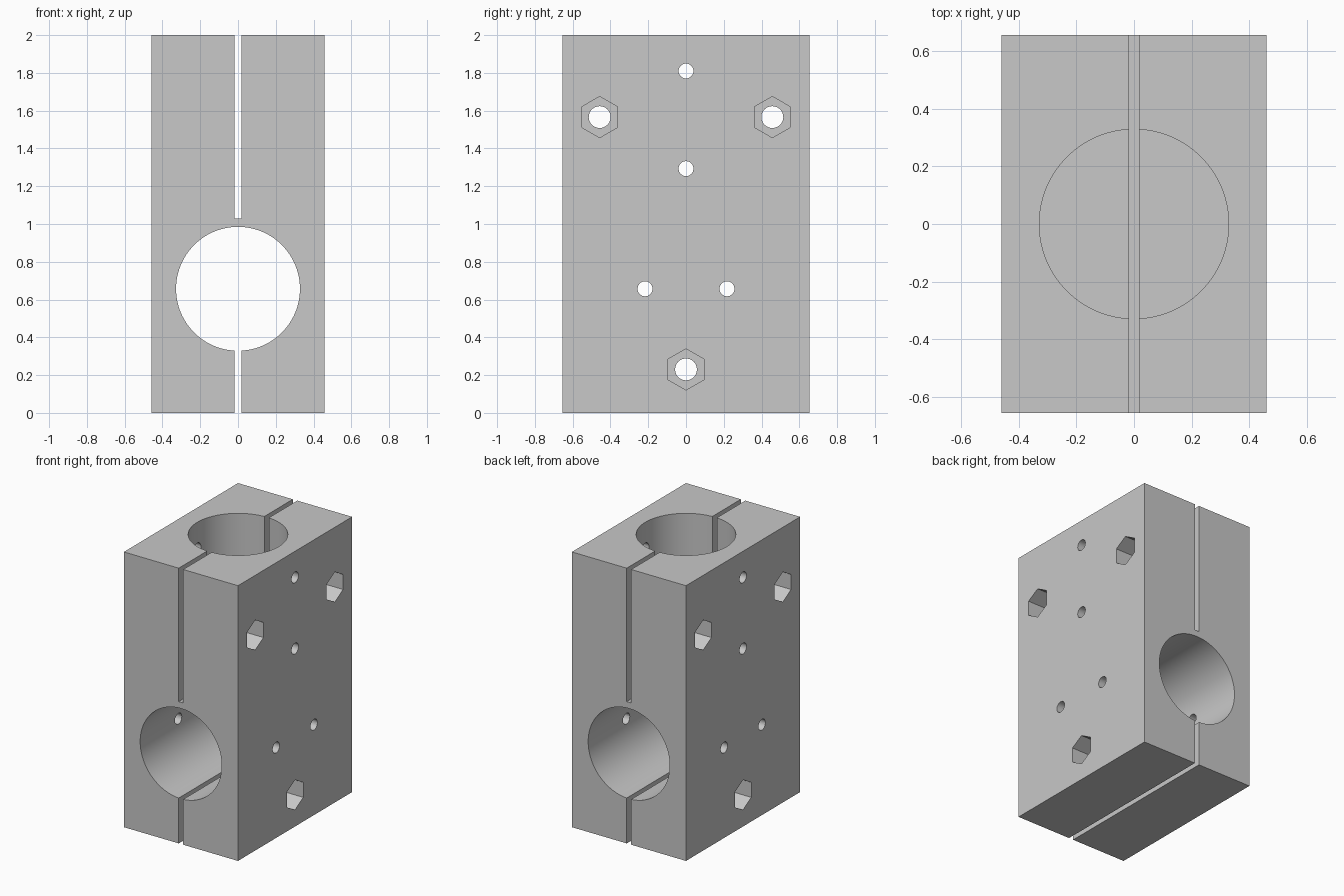
import bpy
import math
from mathutils import Matrix

default = bpy.data.objects.get("Cube")
if default:
    bpy.data.objects.remove(default, do_unlink=True)

W, D, H = 0.917, 1.31, 2.0      # block size
BORE_R, BORE_Z = 0.328, 0.657   # both rod bores share a radius
SLOT_W, SLOT_Z, FLOOR_Z = 0.036, 1.03, 1.05
CLAMPS = [(-0.457, 1.566), (0.457, 1.566), (0, 0.23)]
SET_SCREWS = [(0, 1.81), (0, 1.293), (-0.217, BORE_Z), (0.217, BORE_Z)]
NUT_DEPTH = 0.165

grey = bpy.data.materials.new("plain grey")
grey.use_nodes = True
colour = (0.58, 0.58, 0.58, 1)
grey.diffuse_color = colour
grey.node_tree.nodes["Principled BSDF"].inputs["Base Color"].default_value = colour


def box(name, size, centre):
    bpy.ops.mesh.primitive_cube_add(size=1, location=centre)
    ob = bpy.context.object
    ob.name = name
    ob.data.transform(Matrix.Diagonal((*size, 1)))
    ob.data.materials.append(grey)
    return ob


def rod(name, radius, length, centre, axis, sides):
    bpy.ops.mesh.primitive_cylinder_add(vertices=sides, radius=radius, depth=length, location=centre)
    ob = bpy.context.object
    ob.name = name
    if axis == "X":
        ob.data.transform(Matrix.Rotation(math.pi / 2, 4, "Y"))
    elif axis == "Y":
        ob.data.transform(Matrix.Rotation(math.pi / 2, 4, "X"))
    ob.data.materials.append(grey)
    return ob


block = box("clamp_block", (W, D, H), (0, 0, H / 2))
cutters = []

# Crossed rod bores: one through front to back, one blind from the top
cutters.append(rod("cross_bore", BORE_R, D + 0.2, (0, 0, BORE_Z), "Y", 96))
cutters.append(rod("upright_bore", BORE_R, 1.1, (0, 0, FLOOR_Z + 0.55), "Z", 96))

# Clamping slots above and below
cutters.append(box("upper_slot", (SLOT_W, D + 0.2, 1.1), (0, 0, SLOT_Z + 0.55)))
cutters.append(box("lower_slot", (SLOT_W, D + 0.2, BORE_Z + 0.1), (0, 0, (BORE_Z - 0.1) / 2)))

# Clamp bolt holes with a hexagonal pocket on each side
for y, z in CLAMPS:
    cutters.append(rod("bolt_hole", 0.058, W + 0.2, (0, y, z), "X", 24))
    for side in (-1, 1):
        x = side * (W / 2 - NUT_DEPTH + 0.2)
        pocket = rod("nut_pocket", 0.109, 0.4, (x, y, z), "X", 6)
        # Point the hexagon upward
        top = max(v.co.z for v in pocket.data.vertices)
        if top < 0.105:
            pocket.data.transform(Matrix.Rotation(math.pi / 6, 4, "X"))
        cutters.append(pocket)

# Small set screw holes
for y, z in SET_SCREWS:
    cutters.append(rod("set_screw_hole", 0.04, W + 0.2, (0, y, z), "X", 16))

# Cut everything out of the block
for cutter in cutters:
    mod = block.modifiers.new(cutter.name, "BOOLEAN")
    mod.operation = "DIFFERENCE"
    mod.solver = "EXACT"
    mod.object = cutter
    cutter.hide_render = True

bpy.ops.object.select_all(action="DESELECT")
block.select_set(True)
bpy.context.view_layer.objects.active = block
for mod in list(block.modifiers):
    bpy.ops.object.modifier_apply(modifier=mod.name)
for cutter in cutters:
    bpy.data.objects.remove(cutter, do_unlink=True)

bpy.ops.object.shade_smooth_by_angle(angle=math.radians(30))
